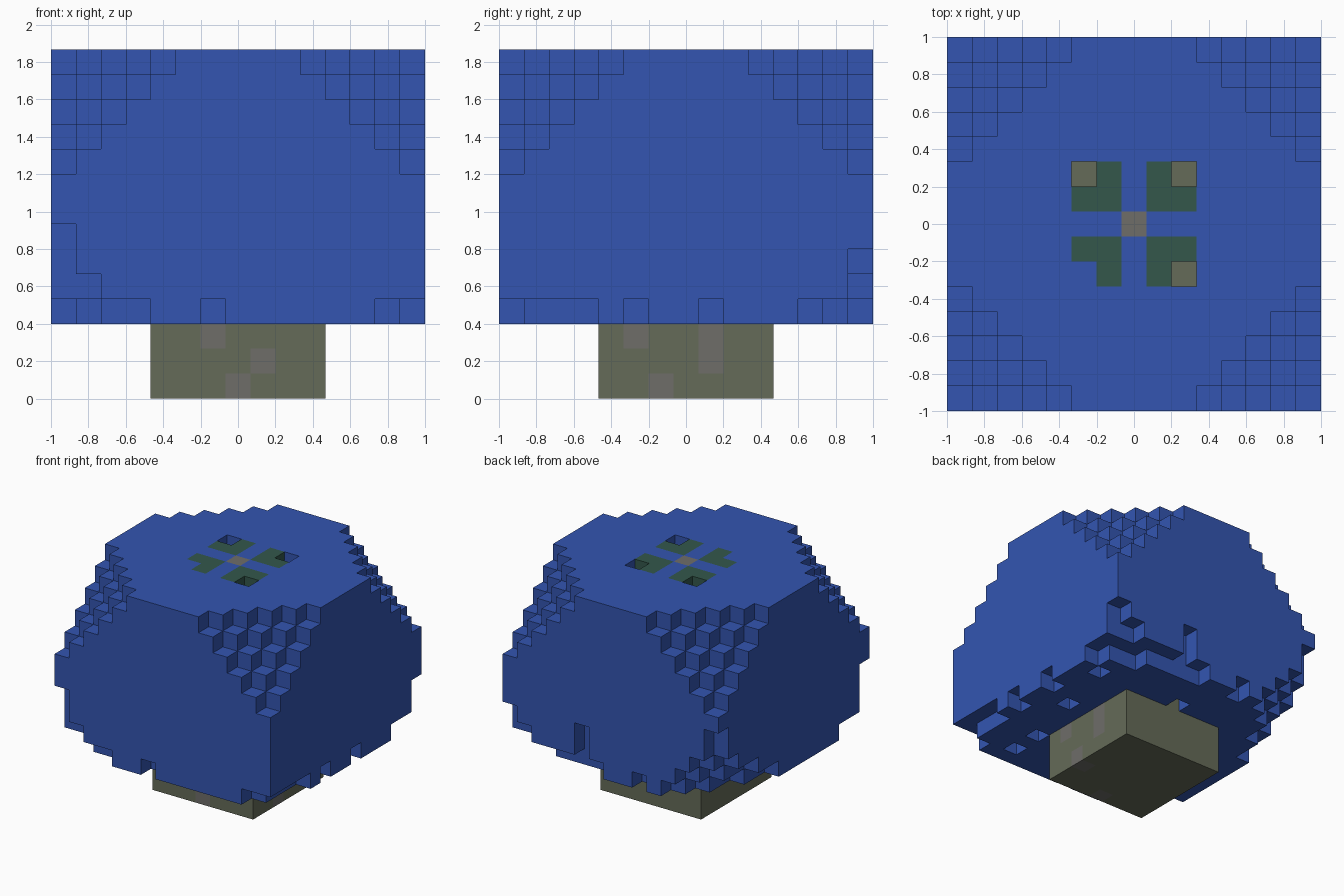
import bpy
import bmesh
from itertools import product
from mathutils import Vector

if "Cube" in bpy.data.objects:
    bpy.data.objects.remove(bpy.data.objects["Cube"], do_unlink=True)

N = 15            # blocks across
TOP = 13          # index of the top layer
UNIT = 2 / N      # block size


def material(name, r, g, b):
    def lin(v):
        v /= 255
        return v / 12.92 if v <= 0.04045 else ((v + 0.055) / 1.055) ** 2.4
    colour = (lin(r), lin(g), lin(b), 1)
    mat = bpy.data.materials.new(name)
    mat.use_nodes = True
    mat.diffuse_color = colour
    mat.node_tree.nodes["Principled BSDF"].inputs["Base Color"].default_value = colour
    return mat


blue = material("leaf blue", 51, 85, 177)
olive = material("bark olive", 101, 107, 88)
grey = material("bark grey", 110, 109, 105)
green = material("dark green", 51, 87, 75)


def box(xs, ys, zs):
    return set(product(range(*xs), range(*ys), range(*zs)))


# Crown: a block with stepped upper corners
crown = {c for c in box((0, N), (0, N), (3, TOP + 1))
         if min(c[0], N - 1 - c[0]) + min(c[1], N - 1 - c[1]) + TOP - c[2] > 4}


# Ragged underside: columns (x range, y range) cleared up to a layer
def clear(top, *spans):
    for x0, x1, y0, y1 in spans:
        crown.difference_update(box((x0, x1 + 1), (y0, y1 + 1), (3, top)))


clear(8, (0, 0, 14, 14))
clear(7, (0, 0, 0, 0))
clear(6, (14, 14, 14, 14), (9, 9, 14, 14), (1, 1, 14, 14), (0, 0, 13, 13))
clear(5, (1, 1, 0, 0), (13, 13, 14, 14), (2, 2, 14, 14), (0, 0, 11, 12), (1, 1, 13, 13))
clear(4, (2, 3, 0, 0), (0, 0, 1, 2), (1, 1, 1, 1), (13, 14, 0, 0), (14, 14, 1, 3),
      (10, 12, 14, 14), (14, 14, 12, 13), (12, 13, 13, 13), (8, 8, 14, 14),
      (3, 3, 14, 14), (5, 5, 14, 14), (0, 0, 9, 10), (1, 1, 11, 12), (2, 2, 13, 13),
      (6, 6, 0, 0), (14, 14, 5, 5), (14, 14, 8, 8))
for x, y in ((11, 1), (11, 3), (12, 7), (13, 11), (7, 11)):
    clear(4, (x, x, y, y))

# Top inlay: four green patches round a grey centre, three with an open corner
patches = {(x, y, TOP) for x in (5, 6, 8, 9) for y in (5, 6, 8, 9)}
holes = {(5, 9, TOP), (9, 9, TOP), (9, 5, TOP)}
patches -= holes | {(5, 5, TOP)}
centre = {(7, 7, TOP)}

# Trunk with its core inside the crown, and grey flecks in the bark
trunk = box((4, 11), (4, 11), (0, TOP))
flecks = {(6, 4, 2), (8, 4, 1), (7, 4, 0),
          (10, 5, 2), (10, 8, 1), (10, 8, 2), (10, 6, 0)}

crown -= patches | holes | centre | trunk
trunk -= flecks
solid = crown | trunk | patches | centre | flecks


def build(name, cells, mat):
    """Make the outer faces of a set of blocks."""
    bm = bmesh.new()
    corners = {}

    def vert(p):
        key = tuple(round(v) for v in p)
        if key not in corners:
            x, y, z = key
            corners[key] = bm.verts.new((x * UNIT - 1, y * UNIT - 1, z * UNIT))
        return corners[key]

    for cell in sorted(cells):
        mid = Vector(cell) + Vector((0.5, 0.5, 0.5))
        for axis, sign in product(range(3), (-1, 1)):
            n = Vector((0, 0, 0))
            n[axis] = sign
            if tuple(round(v) for v in Vector(cell) + n) in solid:
                continue
            u = Vector((0, 0, 0))
            u[(axis + 1) % 3] = 1
            w = n.cross(u)
            ring = [mid + (n + a * u + b * w) / 2
                    for a, b in ((-1, -1), (1, -1), (1, 1), (-1, 1))]
            bm.faces.new([vert(p) for p in ring])
    mesh = bpy.data.meshes.new(name)
    bm.to_mesh(mesh)
    bm.free()
    mesh.materials.append(mat)
    bpy.context.collection.objects.link(bpy.data.objects.new(name, mesh))


build("crown", crown, blue)
build("trunk", trunk, olive)
build("trunk_flecks", flecks, grey)
build("top_patches", patches, green)
build("top_centre", centre, grey)
